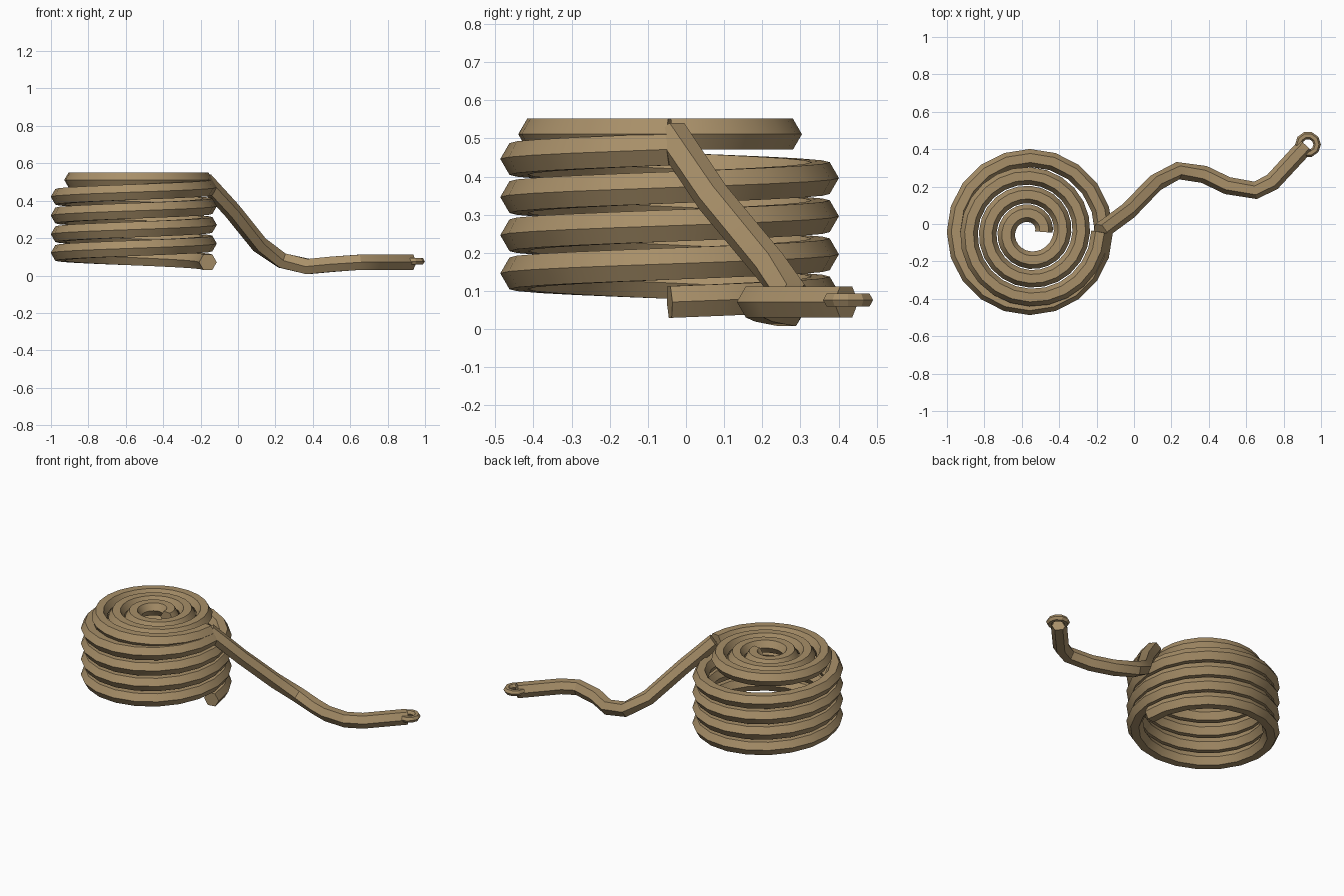
import bpy, bmesh, math
from mathutils import Vector

if "Cube" in bpy.data.objects:
    bpy.data.objects.remove(bpy.data.objects["Cube"])

rope = bpy.data.materials.new("tan rope")
rope.diffuse_color = (0.39, 0.275, 0.14, 1)
rope.use_nodes = True
rope.node_tree.nodes["Principled BSDF"].inputs["Base Color"].default_value = rope.diffuse_color
UP = Vector((0, 0, 1))


def sweep(name, path, radius, sides=6, closed=False):
    """Sweep a polygon, with flat top and side points, along a path."""
    path = [Vector(p) for p in path]
    n = len(path)
    bm = bmesh.new()
    rings = []
    for i, p in enumerate(path):
        if closed:
            a, b = path[i - 1], path[(i + 1) % n]
            d1, d2 = (p - a).normalized(), (b - p).normalized()
        else:
            d1 = (p - path[max(i - 1, 0)]).normalized()
            d2 = (path[min(i + 1, n - 1)] - p).normalized()
        t = (d1 + d2).normalized()
        side = t.cross(UP).normalized()
        up = side.cross(t)
        ring = []
        for k in range(sides):
            a = math.tau * k / sides
            ring.append(bm.verts.new(p + radius * (side * math.cos(a) + up * math.sin(a))))
        rings.append(ring)
    for i in range(n if closed else n - 1):
        r, s = rings[i], rings[(i + 1) % n]
        for k in range(sides):
            j = (k + 1) % sides
            bm.faces.new((r[k], r[j], s[j], s[k]))
    if not closed:
        bm.faces.new(rings[0])
        bm.faces.new(rings[-1])
    bmesh.ops.recalc_face_normals(bm, faces=bm.faces)
    me = bpy.data.meshes.new(name)
    bm.to_mesh(me)
    bm.free()
    me.materials.append(rope)
    ob = bpy.data.objects.new(name, me)
    bpy.context.collection.objects.link(ob)
    bpy.ops.object.select_all(action='DESELECT')
    bpy.context.view_layer.objects.active = ob
    ob.select_set(True)
    bpy.ops.object.shade_smooth_by_angle(angle=math.radians(30))
    return ob


def coil(turns, steps, r0, r_pitch, z0, z_pitch, cx=-0.557, cy=-0.043):
    """Points of a counter-clockwise coil."""
    pts = []
    for i in range(turns * steps + 1):
        t = i / steps
        r, a = r0 + r_pitch * t, math.tau * t
        pts.append((cx + r * math.cos(a), cy + r * math.sin(a), z0 + z_pitch * t))
    return pts


# Stacked side coils
sweep("stacked_coil", coil(4, 20, 0.396, 0, 0.071, 0.1), 0.048)

# Flat spiral closing the top
sweep("top_spiral", coil(3, 24, 0.075, 0.1, 0.511, 0), 0.047)

# Loose end trailing down and along the ground
sweep("loose_end", [
    (-0.18, -0.04, 0.51), (-0.03, 0.07, 0.345), (0.115, 0.22, 0.165),
    (0.235, 0.285, 0.08), (0.375, 0.265, 0.048), (0.50, 0.205, 0.06),
    (0.65, 0.18, 0.071), (0.74, 0.225, 0.071), (0.92, 0.42, 0.071)], 0.047)

# Small ring at the tip
sweep("end_ring", [(0.93 + 0.049 * math.cos(math.tau * i / 10),
                    0.425 + 0.049 * math.sin(math.tau * i / 10), 0.076)
                   for i in range(10)], 0.02, closed=True)
